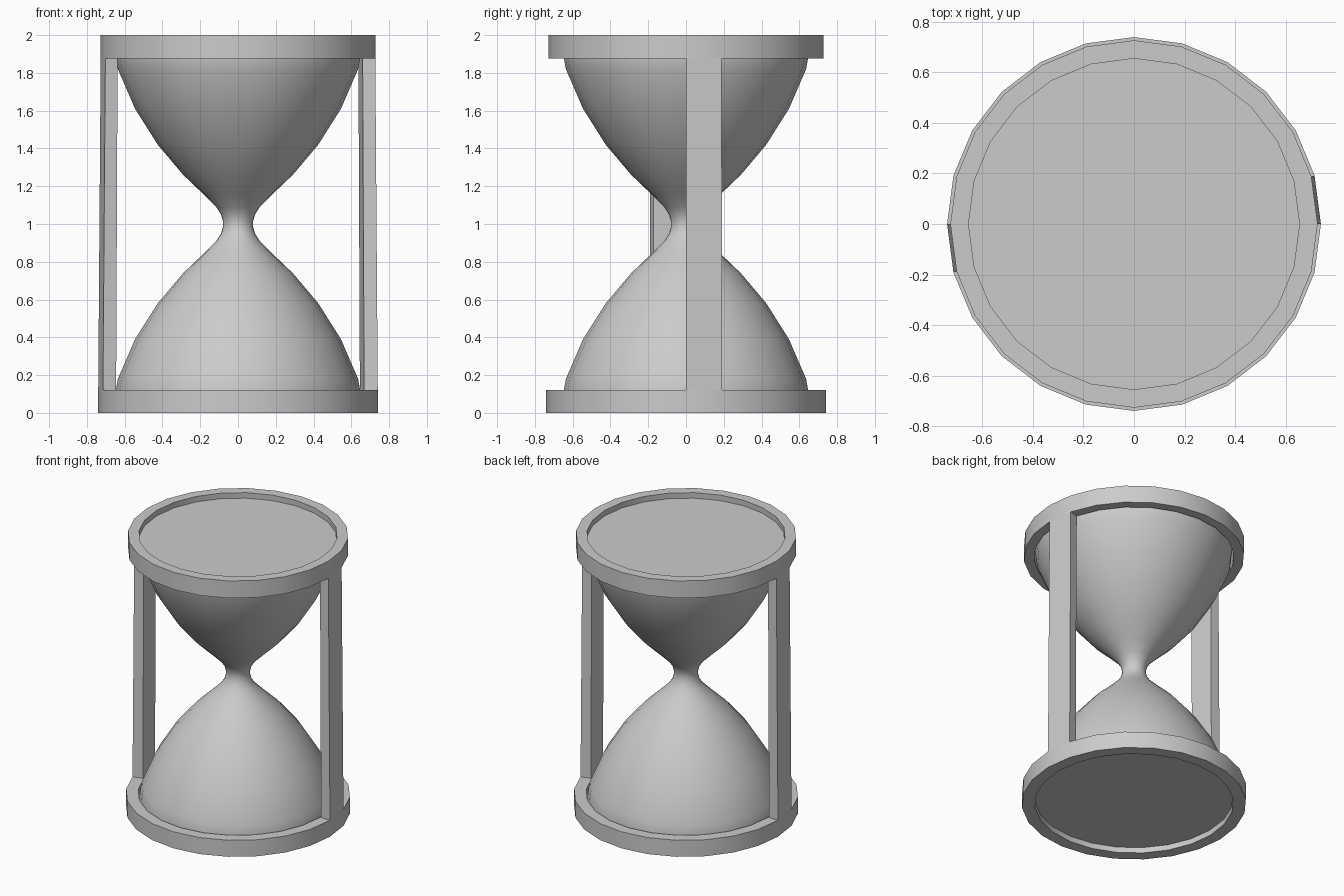
import bpy, bmesh, math
from mathutils import Matrix

if "Cube" in bpy.data.objects:
    bpy.data.objects.remove(bpy.data.objects["Cube"])

SIDES = 24
STEP = math.tau / SIDES


def finish(name, bm):
    bmesh.ops.recalc_face_normals(bm, faces=bm.faces)
    mesh = bpy.data.meshes.new(name)
    bm.to_mesh(mesh)
    bm.free()
    obj = bpy.data.objects.new(name, mesh)
    bpy.context.collection.objects.link(obj)
    bpy.ops.object.select_all(action='DESELECT')
    obj.select_set(True)
    bpy.context.view_layer.objects.active = obj
    bpy.ops.object.shade_smooth_by_angle(angle=math.radians(30))
    return obj


def revolve(name, profile, closed):
    """Turn an (r, z) profile around z; open profiles get flat end caps."""
    bm = bmesh.new()
    rings = [[bm.verts.new((r * math.cos(i * STEP), r * math.sin(i * STEP), z))
              for i in range(SIDES)] for r, z in profile]
    pairs = list(zip(rings, rings[1:]))
    if closed:
        pairs.append((rings[-1], rings[0]))
    else:
        bm.faces.new(rings[0])
        bm.faces.new(rings[-1])
    for a, b in pairs:
        for i in range(SIDES):
            j = (i + 1) % SIDES
            bm.faces.new((a[i], a[j], b[j], b[i]))
    return finish(name, bm)


def post(name, start):
    """One ring segment wide, leaning slightly inward toward the top."""
    bm = bmesh.new()
    section = [(0.668, 0.74, 0.12), (0.660, 0.727, 1.875)]
    loops = []
    for inner, outer, z in section:
        corners = [(inner, 0), (outer, 0), (outer, STEP), (inner, STEP)]
        loops.append([bm.verts.new((r * math.cos(start + a), r * math.sin(start + a), z))
                      for r, a in corners])
    low, high = loops
    bm.faces.new(low)
    bm.faces.new(high)
    for i in range(4):
        j = (i + 1) % 4
        bm.faces.new((low[i], low[j], high[j], high[i]))
    return finish(name, bm)


# Frame rings
revolve("bottom_ring", [(0.655, 0), (0.74, 0), (0.74, 0.12), (0.66, 0.12)], True)
revolve("top_ring", [(0.66, 1.875), (0.727, 1.875), (0.727, 2), (0.655, 2)], True)

# Two opposite posts
post("right_post", 0)
post("left_post", math.pi)

# Glass: lower bulb profile mirrored to make the upper bulb
bulb = [(0.655, 0.04), (0.645, 0.13), (0.636, 0.18), (0.545, 0.39), (0.425, 0.58),
        (0.29, 0.74), (0.18, 0.845), (0.115, 0.91), (0.09, 0.95), (0.08, 0.985)]
revolve("glass", bulb + [(r, 2 - z) for r, z in reversed(bulb)], False)
